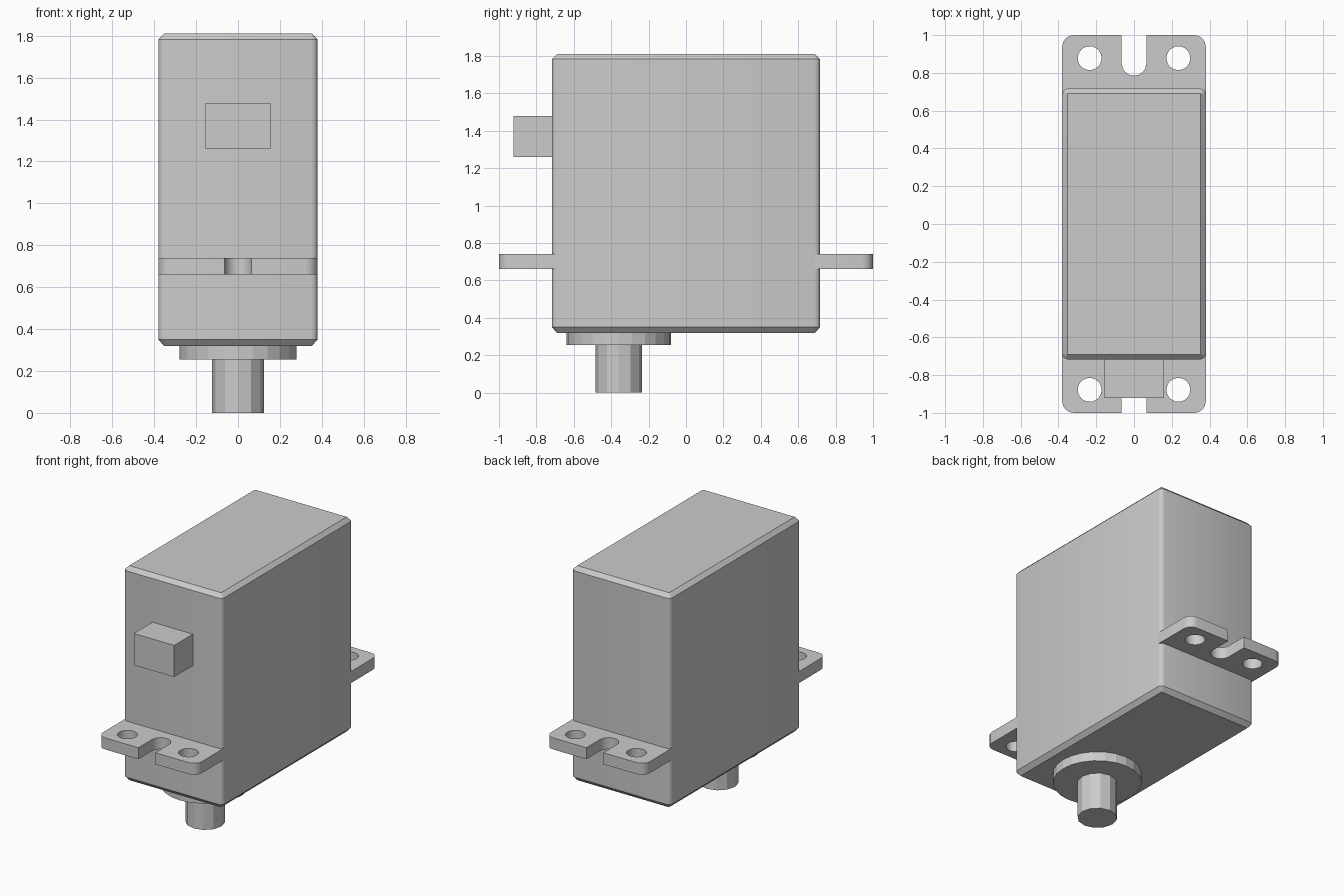
import bpy, bmesh
from math import sin, cos, pi, radians

if "Cube" in bpy.data.objects:
    bpy.data.objects.remove(bpy.data.objects["Cube"])

W, L = 0.38, 0.717          # half width and half length of the case


def arc(cx, cy, r, a0, a1, n):
    """Points along an arc, angles in degrees."""
    return [(cx + r * cos(radians(a0 + (a1 - a0) * i / n)),
             cy + r * sin(radians(a0 + (a1 - a0) * i / n))) for i in range(n + 1)]


def finish(name, bm):
    bmesh.ops.recalc_face_normals(bm, faces=bm.faces)
    me = bpy.data.meshes.new(name)
    bm.to_mesh(me)
    bm.free()
    ob = bpy.data.objects.new(name, me)
    bpy.context.collection.objects.link(ob)
    return ob


def loft(name, rings):
    """Capped solid through equal-length rings of 3D points."""
    bm = bmesh.new()
    vs = [[bm.verts.new(p) for p in ring] for ring in rings]
    n = len(vs[0])
    for a, b in zip(vs, vs[1:]):
        for i in range(n):
            bm.faces.new((a[i], a[(i + 1) % n], b[(i + 1) % n], b[i]))
    bm.faces.new(vs[0])
    bm.faces.new(vs[-1])
    return finish(name, bm)


def case_ring(inset, z):
    r = 0.03 - inset
    pts = []
    for k, (sx, sy) in enumerate([(1, 1), (-1, 1), (-1, -1), (1, -1)]):
        pts += arc(sx * (W - 0.03), sy * (L - 0.03), r, 90 * k, 90 * k + 90, 3)
    return [(x, y, z) for x, y in pts]


def cylinder(name, y, r, z0, z1, n):
    circle = arc(0, y, r, 0, 360, n)[:-1]
    return loft(name, [[(px, py, z) for px, py in circle] for z in (z0, z1)])


def mounting_tab(name, side):
    """Flat lug with two screw holes and an open slot, as a filled curve."""
    outline = [(-W, 0.688), (W, 0.688)]
    outline += arc(W - 0.06, 0.94, 0.06, 0, 90, 4)
    outline += [(0.065, 1.0)] + arc(0, 0.85, 0.065, 0, -180, 8) + [(-0.065, 1.0)]
    outline += arc(-W + 0.06, 0.94, 0.06, 90, 180, 4)
    holes = [arc(sx * 0.235, 0.878, 0.063, 0, 360, 24)[:-1] for sx in (-1, 1)]
    cu = bpy.data.curves.new(name, 'CURVE')
    cu.dimensions = '2D'
    cu.fill_mode = 'BOTH'
    cu.extrude = 0.04
    for pts in [outline] + holes:
        sp = cu.splines.new('POLY')
        sp.points.add(len(pts) - 1)
        for p, (x, y) in zip(sp.points, pts):
            p.co = (x, y * side, 0, 1)
        sp.use_cyclic_u = True
    tmp = bpy.data.objects.new(name + "_curve", cu)
    bpy.context.collection.objects.link(tmp)
    bpy.context.view_layer.update()
    bm = bmesh.new()
    bm.from_mesh(tmp.evaluated_get(bpy.context.evaluated_depsgraph_get()).to_mesh())
    bpy.data.objects.remove(tmp)
    bmesh.ops.remove_doubles(bm, verts=bm.verts, dist=1e-4)
    bmesh.ops.translate(bm, verts=bm.verts, vec=(0, 0, 0.70))
    return finish(name, bm)


# Case with rounded upright corners and chamfered ends
case = loft("case", [case_ring(0.027, 0.32), case_ring(0, 0.35),
                     case_ring(0, 1.783), case_ring(0.027, 1.81)])

# Mounting tabs, front and back
tabs = [mounting_tab("front_tab", -1), mounting_tab("back_tab", 1)]

# Cable connector block on the front
loft("connector_block", [[(x, y, z) for x, z in
     [(-0.155, 1.26), (0.155, 1.26), (0.155, 1.48), (-0.155, 1.48)]]
     for y in (-0.922, -0.70)])

# Output collar and shaft underneath
cylinder("output_collar", -0.36, 0.28, 0.255, 0.33, 24)
cylinder("output_shaft", -0.36, 0.125, 0.0, 0.27, 12)

# Smooth the small rounded corners only
for ob in [case] + tabs:
    bpy.ops.object.select_all(action='DESELECT')
    ob.select_set(True)
    bpy.context.view_layer.objects.active = ob
    bpy.ops.object.shade_smooth_by_angle(angle=radians(32))
